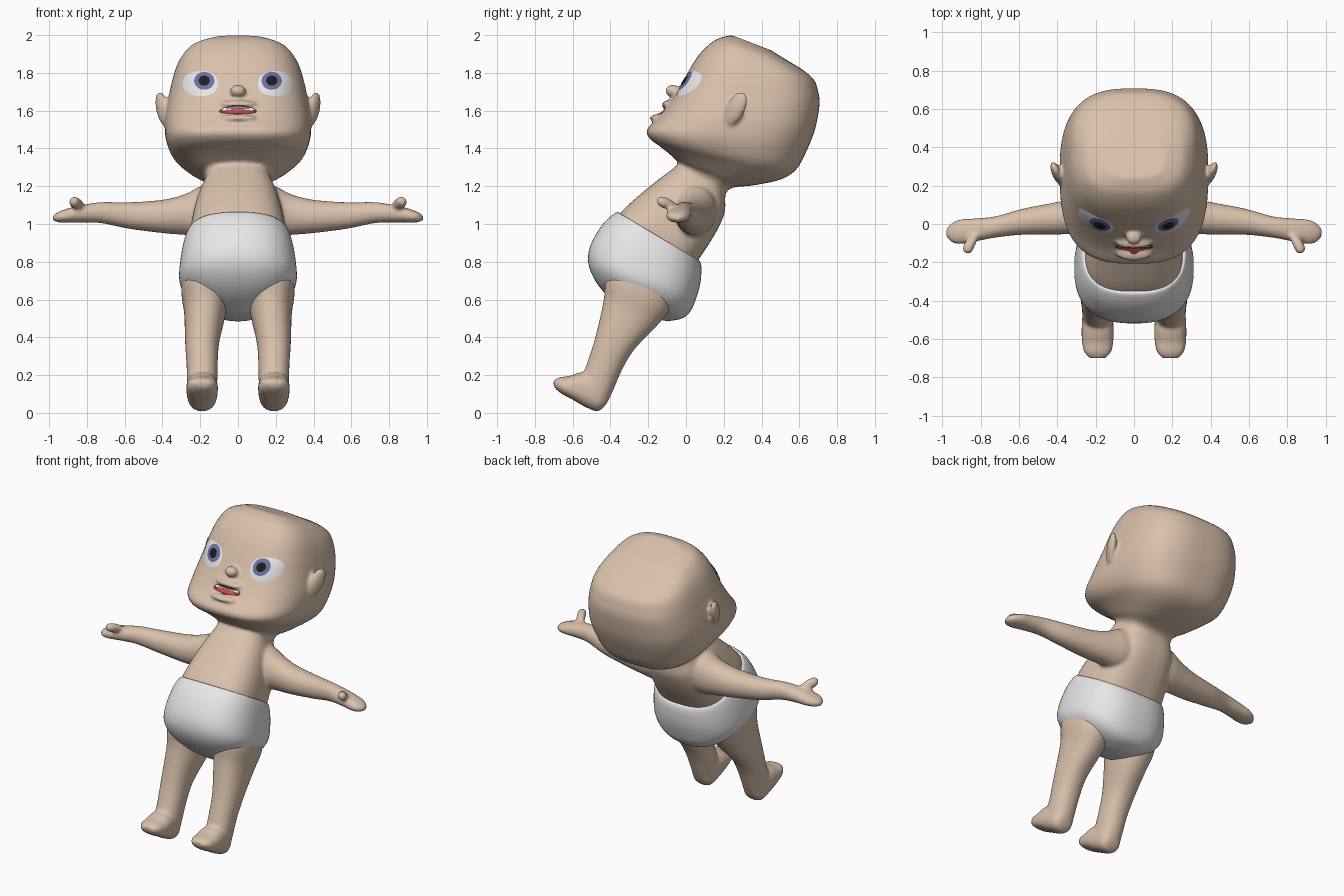
import bpy, bmesh
from math import sin, cos, pi, radians
from mathutils import Matrix, Vector
from mathutils.bvhtree import BVHTree

cube = bpy.data.objects.get("Cube")
if cube:
    bpy.data.objects.remove(cube, do_unlink=True)


def material(name, r, g, b):
    m = bpy.data.materials.new(name)
    m.use_nodes = True
    m.diffuse_color = (r, g, b, 1)
    bsdf = next(n for n in m.node_tree.nodes if n.type == 'BSDF_PRINCIPLED')
    bsdf.inputs["Base Color"].default_value = (r, g, b, 1)
    bsdf.inputs["Roughness"].default_value = 0.6
    return m


SKIN = material("skin", .70, .53, .41)
CLOTH = material("white_cloth", .8, .8, .8)
EYE = material("eye_white", .82, .82, .82)
IRIS = material("iris_blue", .16, .16, .38)
PUPIL = material("pupil_black", .012, .012, .015)
MOUTH = material("mouth_dark_red", .16, .04, .035)
TONGUE = material("tongue_red", .60, .06, .08)


def span(cx, fy, fz, by, bz, half):
    """Section between two profile points, with a half width across."""
    return [cx, (fy + by) / 2, (fz + bz) / 2, half, 0, 0,
            0, (by - fy) / 2, (bz - fz) / 2]


def upright(x, y, z, ry, rz):
    """Section facing sideways, for limbs that run along x."""
    return [x, y, z, 0, ry, 0, 0, 0, rz]


def spline(sections, steps=4):
    """Smoothly interpolated sections."""
    last = len(sections) - 1
    out = []
    for i in range(last):
        four = [sections[max(0, min(last, i + k))] for k in (-1, 0, 1, 2)]
        for s in range(steps):
            t = s / steps
            out.append([b + t / 2 * (c - a + t * (2*a - 5*b + 4*c - d + t * (3*(b - c) + d - a)))
                        for a, b, c, d in zip(*four)])
    return out + [sections[-1]]


def loft(bm, sections, power=2.0, side=1, count=48):
    """Closed skin over superelliptic sections."""
    rings = []
    for sec in spline(sections):
        c, u, v = Vector(sec[:3]), Vector(sec[3:6]), Vector(sec[6:])
        ring = []
        for k in range(count):
            a = 2 * pi * (k + .5) / count
            p, q = cos(a), sin(a)
            p = abs(p) ** (2 / power) * (1 if p > 0 else -1)
            q = abs(q) ** (2 / power) * (1 if q > 0 else -1)
            co = c + u * p + v * q
            ring.append(bm.verts.new((co.x * side, co.y, co.z)))
        rings.append(ring)
    for r, s in zip(rings, rings[1:]):
        for k in range(count):
            n = (k + 1) % count
            bm.faces.new((r[k], r[n], s[n], s[k]))
    for ring in (rings[0], rings[-1]):
        pole = bm.verts.new(sum((v.co for v in ring), Vector()) / count)
        for k in range(count):
            bm.faces.new((ring[k], ring[(k + 1) % count], pole))


def ellipsoid(bm, center, radii, side=1, turn=Matrix()):
    m = (Matrix.Diagonal((side, 1, 1, 1)) @ Matrix.Translation(center) @ turn
         @ Matrix.Diagonal((*radii, 1)))
    bmesh.ops.create_uvsphere(bm, u_segments=24, v_segments=16, radius=1, matrix=m)


def finish(name, bm, mat, recalc=True):
    if recalc:
        bmesh.ops.recalc_face_normals(bm, faces=bm.faces)
    me = bpy.data.meshes.new(name)
    bm.to_mesh(me)
    bm.free()
    me.materials.append(mat)
    ob = bpy.data.objects.new(name, me)
    bpy.context.collection.objects.link(ob)
    bpy.ops.object.select_all(action='DESELECT')
    ob.select_set(True)
    bpy.context.view_layer.objects.active = ob
    bpy.ops.object.shade_smooth_by_angle(angle=radians(50))
    return ob


# Torso, neck and head: front point, back point, half width
body = bmesh.new()
trunk = [(-.42, .80, -.02, .60, .22), (-.44, .92, .02, .72, .25),
         (-.355, 1.05, .06, .80, .255), (-.25, 1.15, .15, .94, .235),
         (-.14, 1.24, .205, 1.06, .205), (-.045, 1.315, .22, 1.18, .17),
         (-.06, 1.345, .36, 1.205, .22), (-.13, 1.405, .50, 1.235, .285),
         (-.19, 1.45, .585, 1.29, .345), (-.207, 1.50, .64, 1.39, .38),
         (-.14, 1.57, .68, 1.49, .388), (-.08, 1.65, .70, 1.58, .378),
         (-.03, 1.73, .708, 1.65, .363), (0, 1.785, .70, 1.70, .352),
         (.05, 1.87, .68, 1.76, .33), (.10, 1.93, .62, 1.815, .30),
         (.165, 1.98, .53, 1.87, .25), (.24, 2.0, .45, 1.92, .16)]
loft(body, [span(0, *t) for t in trunk], 2.8, count=72)

# Nose and lips
ellipsoid(body, (0, -.07, 1.705), (.042, .04, .033))
ellipsoid(body, (0, -.095, 1.635), (.10, .034, .018))
ellipsoid(body, (0, -.15, 1.56), (.095, .042, .021))

arm = [(.05, .05, 1.08, .11, .12), (.18, .05, 1.07, .11, .135),
       (.28, .045, 1.05, .095, .108), (.40, .03, 1.04, .085, .088),
       (.58, .012, 1.045, .068, .07), (.72, -.015, 1.06, .056, .056),
       (.82, -.03, 1.055, .06, .047), (.90, -.04, 1.045, .065, .038),
       (.95, -.045, 1.037, .052, .028), (.98, -.045, 1.032, .022, .014)]
thumb = [(.82, -.04, 1.07, .026), (.845, -.08, 1.10, .03),
         (.865, -.125, 1.115, .03), (.868, -.152, 1.12, .018)]
leg = [(-.33, .85, -.04, .72, .11), (-.42, .735, -.08, .56, .125),
       (-.435, .60, -.155, .46, .11), (-.48, .40, -.27, .34, .09),
       (-.525, .26, -.335, .235, .082), (-.55, .19, -.385, .12, .08),
       (-.56, .10, -.42, .05, .075), (-.54, .06, -.45, .02, .045)]
foot = [(-.405, .09, -.43, .035, .045), (-.44, .18, -.47, .008, .075),
        (-.54, .215, -.54, .035, .083), (-.62, .195, -.60, .07, .082),
        (-.67, .188, -.66, .102, .072), (-.703, .17, -.698, .135, .042)]
ear_turn = Matrix.Rotation(radians(-25), 4, 'Z') @ Matrix.Rotation(radians(-30), 4, 'X')

# Limbs and ears on both sides
for side in (-1, 1):
    loft(body, [upright(*a) for a in arm], 2.1, side)
    loft(body, [[x, y, z, r, 0, 0, 0, 0, r] for x, y, z, r in thumb], 2, side, 20)
    loft(body, [span(.175 if i < 3 else .19, *s) for i, s in enumerate(leg)], 2.2, side)
    loft(body, [span(.19, *s) for s in foot], 2.4, side)
    ellipsoid(body, (.40, .262, 1.61), (.027, .052, .1), side, ear_turn)

# Fuse the skin into one soft surface
skin = finish("body_skin", body, SKIN)
fuse = skin.modifiers.new("fuse", 'REMESH')
fuse.mode = 'VOXEL'
fuse.voxel_size = .01
fuse.use_smooth_shade = True
soften = skin.modifiers.new("soften", 'SMOOTH')
soften.factor = .5
soften.iterations = 6

# Diaper
cloth = bmesh.new()
diaper = [(-.352, 1.055, .06, .81, .252), (-.372, 1.06, .075, .80, .27),
          (-.44, 1.0, .082, .76, .29), (-.505, .89, .075, .68, .307),
          (-.517, .79, .052, .60, .308), (-.475, .69, .025, .54, .262),
          (-.40, .605, -.02, .50, .18), (-.30, .53, -.10, .485, .08)]
loft(cloth, [span(0, *d) for d in diaper], 2.5, count=72)
finish("diaper", cloth, CLOTH)

# Face details: thin patches laid onto the surface beneath them
bpy.context.view_layer.update()
face_tree = BVHTree.FromObject(skin, bpy.context.evaluated_depsgraph_get())


def patch(name, tree, x, z, rx, rz, mat, lift, bulge=0, bend=0, power=2, rings=10, count=48):
    bm = bmesh.new()

    def drop(r, a):
        p, q = cos(a), sin(a)
        p = abs(p) ** (2 / power) * (1 if p > 0 else -1) * r
        q = abs(q) ** (2 / power) * (1 if q > 0 else -1) * r
        start = Vector((x + rx * p, -2, z + rz * q - bend * p * p))
        hit, normal, _, _ = tree.ray_cast(start, Vector((0, 1, 0)))
        if hit is None:
            hit, normal, _, _ = tree.find_nearest(Vector((start.x, 0, start.z)))
        if normal.y > 0:
            normal = -normal
        return bm.verts.new(hit + normal * (lift + bulge * (1 - r * r)))

    center = drop(0, 0)
    loops = [[drop((i + 1) / rings, 2 * pi * k / count) for k in range(count)]
             for i in range(rings)]
    for k in range(count):
        n = (k + 1) % count
        bm.faces.new((center, loops[0][k], loops[0][n]))
        for a, b in zip(loops, loops[1:]):
            bm.faces.new((a[k], b[k], b[n], a[n]))
    bm.normal_update()
    result = BVHTree.FromBMesh(bm)
    finish(name, bm, mat, recalc=False)
    return result


for side, label in ((-1, "right"), (1, "left")):
    white = patch(label + "_eye", face_tree, side * .198, 1.742, .092, .066, EYE,
                  .003, bulge=.009, power=2.3)
    patch(label + "_iris", white, side * .178, 1.757, .053, .047, IRIS, .002)
    patch(label + "_pupil", white, side * .178, 1.757, .029, .026, PUPIL, .004)

patch("mouth", face_tree, 0, 1.606, .1, .026, MOUTH, .003, bend=.012)
patch("teeth", face_tree, 0, 1.614, .084, .011, EYE, .006, bend=.012, power=2.5)
patch("tongue", face_tree, 0, 1.593, .07, .010, TONGUE, .006, bend=.004)
